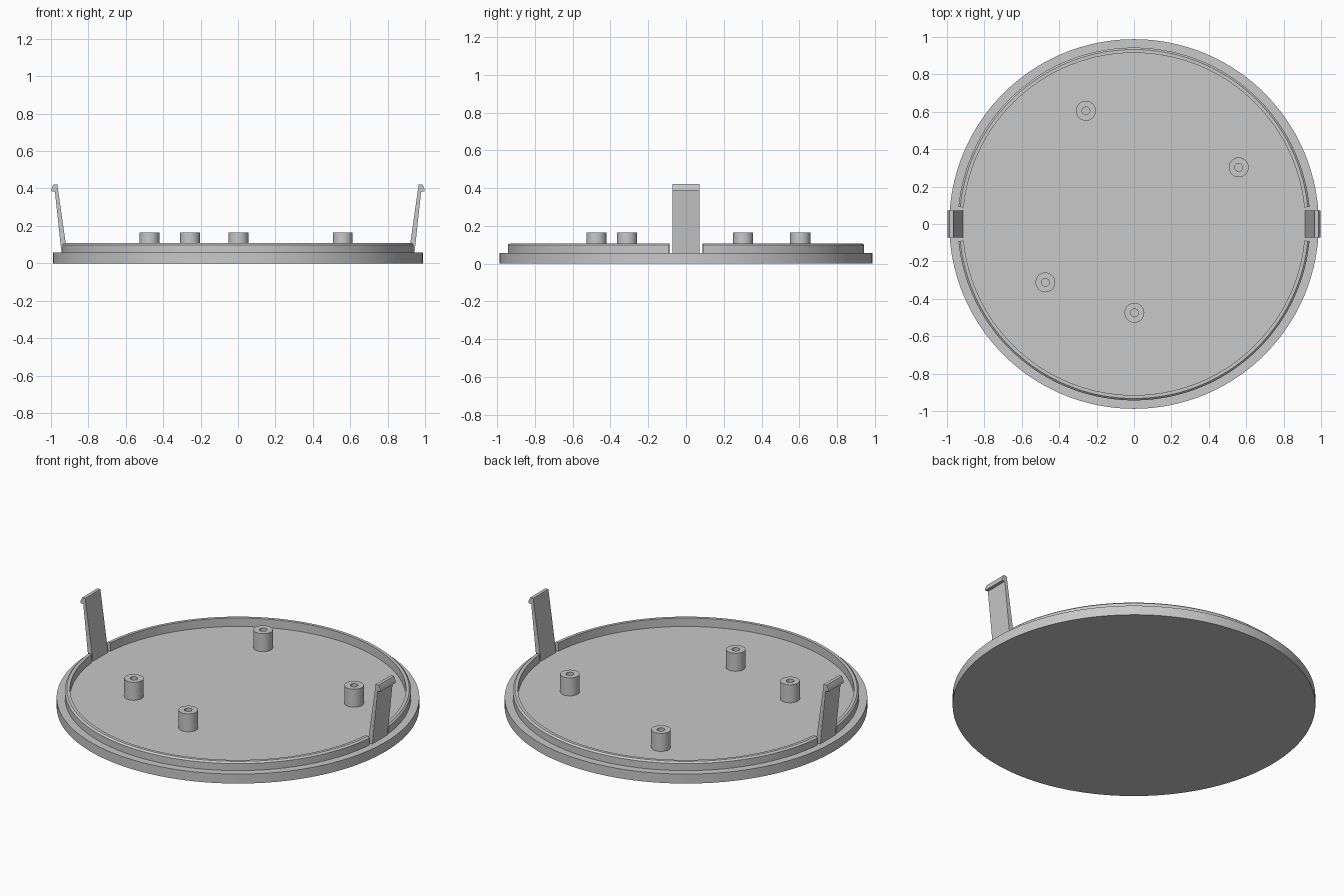
import bpy, bmesh
from math import sin, cos, pi, asin, radians

cube = bpy.data.objects.get("Cube")
if cube:
    bpy.data.objects.remove(cube, do_unlink=True)

grey = bpy.data.materials.new("light grey plastic")
grey.use_nodes = True
colour = (0.58, 0.58, 0.58, 1)
grey.diffuse_color = colour
grey.node_tree.nodes["Principled BSDF"].inputs["Base Color"].default_value = colour

BASE_TOP = 0.057
CLIP_HALF = 0.072


def finish(bm, name, location=(0, 0, 0)):
    bmesh.ops.recalc_face_normals(bm, faces=bm.faces)
    mesh = bpy.data.meshes.new(name)
    bm.to_mesh(mesh)
    bm.free()
    mesh.materials.append(grey)
    obj = bpy.data.objects.new(name, mesh)
    obj.location = location
    bpy.context.collection.objects.link(obj)
    bpy.ops.object.select_all(action="DESELECT")
    obj.select_set(True)
    bpy.context.view_layer.objects.active = obj
    bpy.ops.object.shade_smooth_by_angle(angle=radians(25))
    return obj


def sweep(name, profile, steps, start=0, end=2 * pi, location=(0, 0, 0)):
    """Turn a closed (radius, z) profile about z, capping partial arcs."""
    bm = bmesh.new()
    full = end - start > 2 * pi - 0.001
    rings = []
    for i in range(steps if full else steps + 1):
        a = start + (end - start) * i / steps
        rings.append([bm.verts.new((r * cos(a), r * sin(a), z)) for r, z in profile])
    pairs = list(zip(rings, rings[1:]))
    if full:
        pairs.append((rings[-1], rings[0]))
    n = len(profile)
    for p, q in pairs:
        for k in range(n):
            m = (k + 1) % n
            bm.faces.new((p[k], p[m], q[m], q[k]))
    if not full:
        bm.faces.new(rings[0])
        bm.faces.new(rings[-1])
    return finish(bm, name, location)


# Round base plate
bm = bmesh.new()
bmesh.ops.create_cone(bm, cap_ends=True, segments=160, radius1=0.988,
                      radius2=0.988, depth=BASE_TOP)
finish(bm, "base_plate", (0, 0, BASE_TOP / 2))

# Raised lip in two arcs, chamfered outside, with gaps for the clips
lip = [(0.915, BASE_TOP), (0.943, BASE_TOP), (0.943, 0.099),
       (0.933, 0.108), (0.915, 0.108)]
gap = asin(0.09 / 0.93)
sweep("back_lip", lip, 80, gap, pi - gap)
sweep("front_lip", lip, 80, pi + gap, 2 * pi - gap)

# Hollow screw posts
post = [(0.021, BASE_TOP), (0.053, BASE_TOP), (0.053, 0.165), (0.021, 0.165)]
spots = {"back_right": (-0.257, 0.605), "back_left": (0.56, 0.303),
         "front_right": (-0.474, -0.312), "front_left": (0.002, -0.475)}
for place, (x, y) in spots.items():
    sweep("screw_post_" + place, post, 32, location=(x, y, 0))

# Leaning snap clips with an outward hook
clip = [(0.914, BASE_TOP), (0.944, BASE_TOP), (0.979, 0.385), (0.998, 0.385),
        (0.998, 0.395), (0.986, 0.422), (0.966, 0.422)]
for name, side in (("left_clip", 1), ("right_clip", -1)):
    bm = bmesh.new()
    outline = bm.faces.new([bm.verts.new((side * x, -CLIP_HALF, z)) for x, z in clip])
    grown = bmesh.ops.extrude_face_region(bm, geom=[outline], use_keep_orig=True)
    moved = [v for v in grown["geom"] if isinstance(v, bmesh.types.BMVert)]
    bmesh.ops.translate(bm, verts=moved, vec=(0, 2 * CLIP_HALF, 0))
    finish(bm, name)
